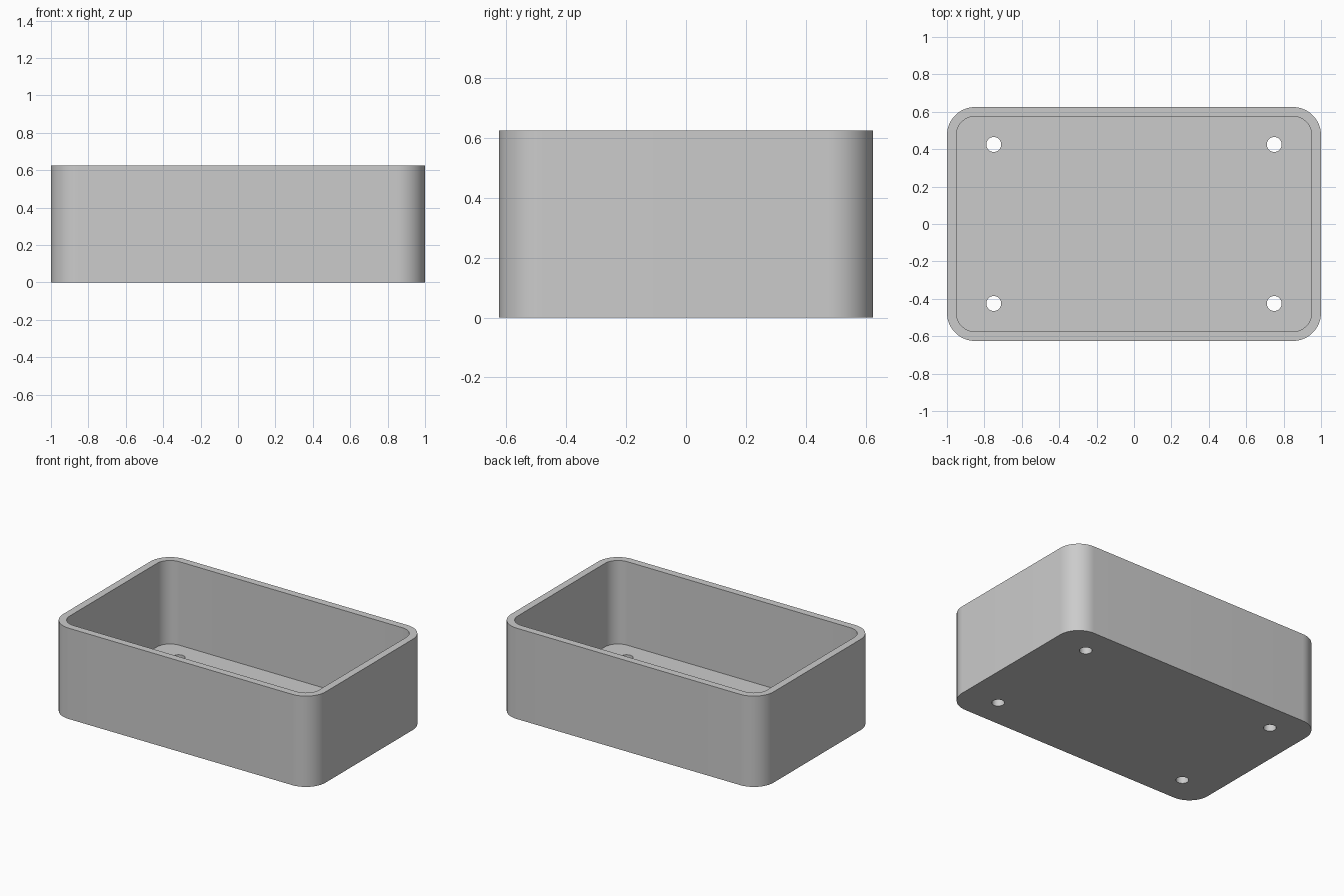
import bpy
import bmesh
from math import cos, sin, pi, radians

LENGTH, WIDTH, HEIGHT = 2.0, 1.25, 0.625
WALL, CORNER = 0.05, 0.15
HOLE_X, HOLE_Y, HOLE_R = 0.75, 0.425, 0.04

cube = bpy.data.objects.get("Cube")
if cube:
    bpy.data.objects.remove(cube, do_unlink=True)

grey = bpy.data.materials.new("light grey")
grey.use_nodes = True
colour = (0.6, 0.6, 0.6, 1)
grey.diffuse_color = colour
grey.node_tree.nodes["Principled BSDF"].inputs["Base Color"].default_value = colour


def prism(name, outline, bottom, top):
    """Extrude a closed outline upward into a solid."""
    bm = bmesh.new()
    base = bm.faces.new([bm.verts.new((x, y, bottom)) for x, y in outline])
    up = bmesh.ops.extrude_face_region(bm, geom=[base])["geom"]
    verts = [v for v in up if isinstance(v, bmesh.types.BMVert)]
    bmesh.ops.translate(bm, verts=verts, vec=(0, 0, top - bottom))
    bmesh.ops.recalc_face_normals(bm, faces=bm.faces)
    mesh = bpy.data.meshes.new(name)
    bm.to_mesh(mesh)
    bm.free()
    mesh.materials.append(grey)
    obj = bpy.data.objects.new(name, mesh)
    bpy.context.collection.objects.link(obj)
    return obj


def rounded_rectangle(length, width, radius, steps=16):
    points = []
    for quarter, (sx, sy) in enumerate([(1, 1), (-1, 1), (-1, -1), (1, -1)]):
        for i in range(steps + 1):
            a = (quarter + i / steps) * pi / 2
            points.append((sx * (length / 2 - radius) + radius * cos(a),
                           sy * (width / 2 - radius) + radius * sin(a)))
    return points


def circle(x, y, radius, steps=32):
    return [(x + radius * cos(2 * pi * i / steps),
             y + radius * sin(2 * pi * i / steps)) for i in range(steps)]


# Solid outer body
tray = prism("open_box", rounded_rectangle(LENGTH, WIDTH, CORNER), 0, HEIGHT)

# Cavity and the four floor holes
cutters = [prism("cavity_cutter",
                 rounded_rectangle(LENGTH - 2 * WALL, WIDTH - 2 * WALL, CORNER - WALL),
                 WALL, HEIGHT + WALL)]
for sx in (-1, 1):
    for sy in (-1, 1):
        cutters.append(prism("hole_cutter", circle(sx * HOLE_X, sy * HOLE_Y, HOLE_R),
                             -WALL, 2 * WALL))

for cutter in cutters:
    cutter.hide_render = True
    cut = tray.modifiers.new(cutter.name, "BOOLEAN")
    cut.operation = "DIFFERENCE"
    cut.solver = "EXACT"
    cut.object = cutter

# Bake the cuts and remove the cutters
depsgraph = bpy.context.evaluated_depsgraph_get()
result = bpy.data.meshes.new_from_object(tray.evaluated_get(depsgraph))
tray.modifiers.clear()
tray.data = result
for cutter in cutters:
    bpy.data.objects.remove(cutter, do_unlink=True)

# Smooth the rounded corners, keep the rims sharp
bpy.ops.object.select_all(action="DESELECT")
tray.select_set(True)
bpy.context.view_layer.objects.active = tray
bpy.ops.object.shade_smooth_by_angle(angle=radians(30))
